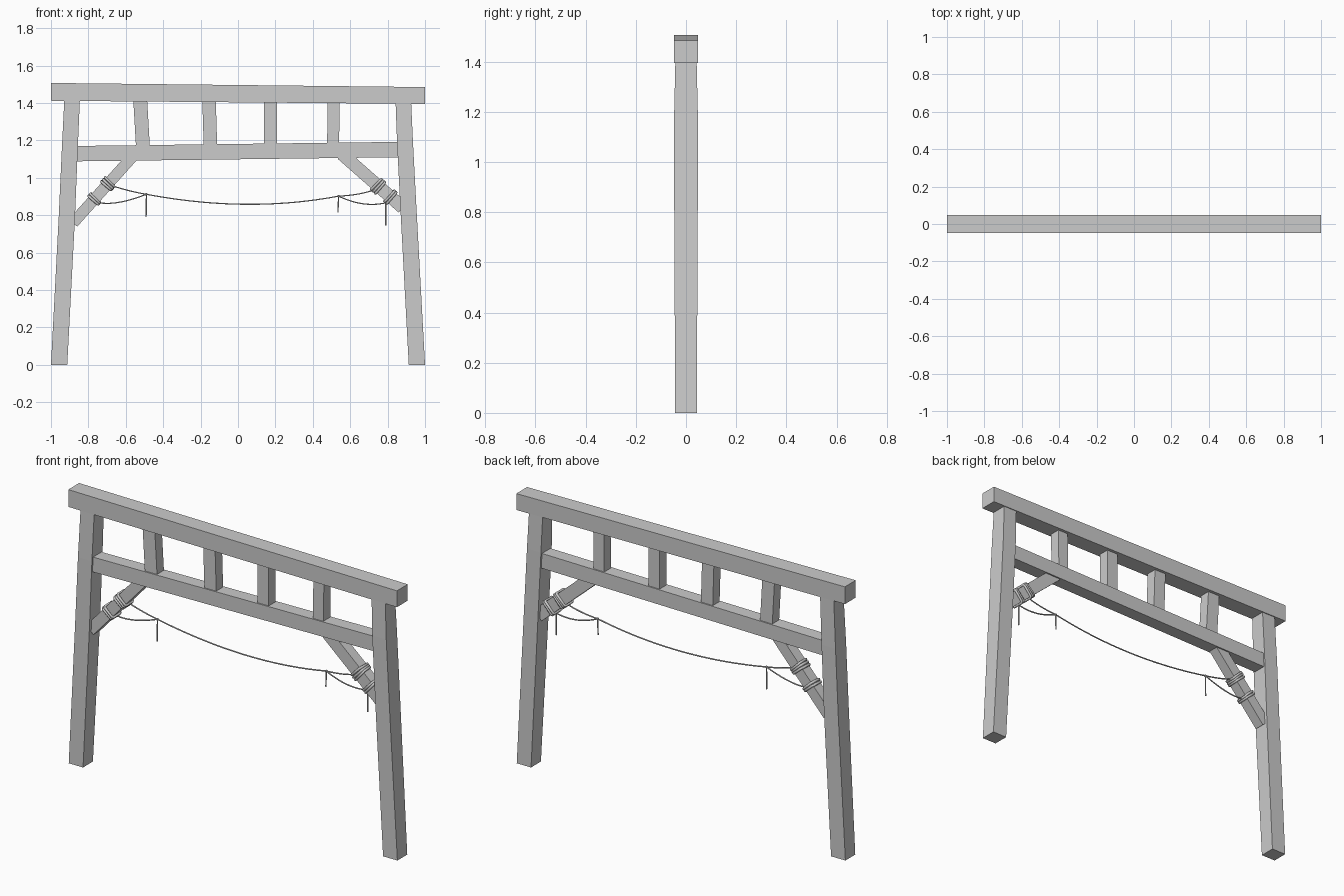
import bpy, bmesh, math
from mathutils import Vector

if "Cube" in bpy.data.objects:
    bpy.data.objects.remove(bpy.data.objects["Cube"])


def loft(name, rings):
    """Closed four-sided timber through rings of (x0, x1, z0, z1, half depth)."""
    bm = bmesh.new()
    loops = [[bm.verts.new(p) for p in ((x0, -d, z0), (x1, -d, z1), (x1, d, z1), (x0, d, z0))]
             for x0, x1, z0, z1, d in rings]
    for a, b in zip(loops, loops[1:]):
        for i in range(4):
            j = (i + 1) % 4
            bm.faces.new((a[i], a[j], b[j], b[i]))
    bm.faces.new(loops[0][::-1])
    bm.faces.new(loops[-1])
    bmesh.ops.recalc_face_normals(bm, faces=bm.faces)
    me = bpy.data.meshes.new(name)
    bm.to_mesh(me)
    bm.free()
    ob = bpy.data.objects.new(name, me)
    bpy.context.collection.objects.link(ob)
    return ob


def rope(name, paths, radius, closed=False):
    cu = bpy.data.curves.new(name, 'CURVE')
    cu.dimensions = '3D'
    cu.bevel_depth = radius
    cu.bevel_resolution = 1
    cu.use_fill_caps = True
    for pts in paths:
        sp = cu.splines.new('POLY')
        sp.points.add(len(pts) - 1)
        for p, co in zip(sp.points, pts):
            p.co = (*co, 1)
        sp.use_cyclic_u = closed
    ob = bpy.data.objects.new(name, cu)
    bpy.context.collection.objects.link(ob)
    return ob


def sag(a, m, b, n=12):
    """Smooth arc through a and b pulled towards control point m."""
    a, m, b = ((Vector((p[0], 0, p[1]))) for p in (a, m, b))
    return [a * (1 - t)**2 + m * 2 * t * (1 - t) + b * t * t for t in (i / n for i in range(n + 1))]


# leaning posts with slightly uneven hewn sections
loft("left_post", [(-1, -.913, 0, 0, .043), (-.959, -.872, .78, .78, .046),
                   (-.942, -.857, 1.15, 1.15, .046), (-.928, -.845, 1.43, 1.43, .042)])
loft("right_post", [(1, .913, 0, 0, .043), (.954, .868, .84, .84, .047),
                    (.935, .85, 1.2, 1.2, .047), (.925, .842, 1.42, 1.42, .042)])

# horizontal beams
loft("top_beam", [(-1, -1, 1.412, 1.507, .047), (1, 1, 1.395, 1.485, .047)])
loft("lower_beam", [(-.87, -.87, 1.088, 1.17, .037), (.865, .865, 1.11, 1.192, .037)])

# short struts between the beams
for i, (top, bottom, w) in enumerate([(-.523, -.508, .037), (-.155, -.147, .036),
                                      (.174, .174, .034), (.512, .508, .032)]):
    loft(f"strut_{i + 1}", [(bottom - w, bottom + w, 1.16, 1.16, .03),
                            (top - w, top + w, 1.42, 1.42, .03)])

# corner braces with rope coils
BRACES = {"left": ((-.872, .77), (-.585, 1.09), .030, [((-.695, .968), 3), ((-.77, .888), 2)]),
          "right": ((.87, .85), (.578, 1.107), .034, [((.749, .956), 3), ((.813, .896), 2)])}
for side, (a, b, w, coils) in BRACES.items():
    a, b = Vector((a[0], 0, a[1])), Vector((b[0], 0, b[1]))
    d = (b - a).normalized()
    n = Vector((-d.z, 0, d.x))
    y = Vector((0, 1, 0))
    a, b = a - d * .015, b + d * .03
    loft(side + "_brace", [((p - n * w).x, (p + n * w).x, (p - n * w).z, (p + n * w).z, .029)
                           for p in (a, b)])
    rings = []
    for (cx, cz), turns in coils:
        c = a + d * (Vector((cx, 0, cz)) - a).dot(d)
        for k in range(turns):
            o = c + d * (k - (turns - 1) / 2) * .013
            h, v, e = w + .005, .034, .006
            corners = [(h, v - e), (h - e, v), (e - h, v), (-h, v - e),
                       (-h, e - v), (e - h, -v), (h - e, -v), (h, e - v)]
            rings.append([o + n * s + y * t + d * .003 * math.sin(i * math.pi / 4 + k)
                          for i, (s, t) in enumerate(corners)])
    rope(side + "_rope_coils", rings, .007, True)

# hanging rope spans and loose ends
L, R = (-.49, .912), (.537, .902)
rope("rope_spans", [sag((-.68, .96), (-.585, .928), L), sag(L, (.05, .81), R, 24),
                    sag(R, (.66, .908), (.74, .94)), sag((-.76, .87), (-.66, .845), L),
                    sag(R, (.69, .83), (.82, .875))], .0035)
rope("rope_ends", [[(-.49, 0, .912), (-.491, 0, .79)],
                   [(.537, 0, .902), (.535, 0, .815)],
                   [(.79, 0, .89), (.79, 0, .745)]], .0035)
for name, (x, z) in (("left_knot", L), ("right_knot", R)):
    bpy.ops.mesh.primitive_ico_sphere_add(subdivisions=1, radius=.008, location=(x, 0, z))
    bpy.context.object.name = name
